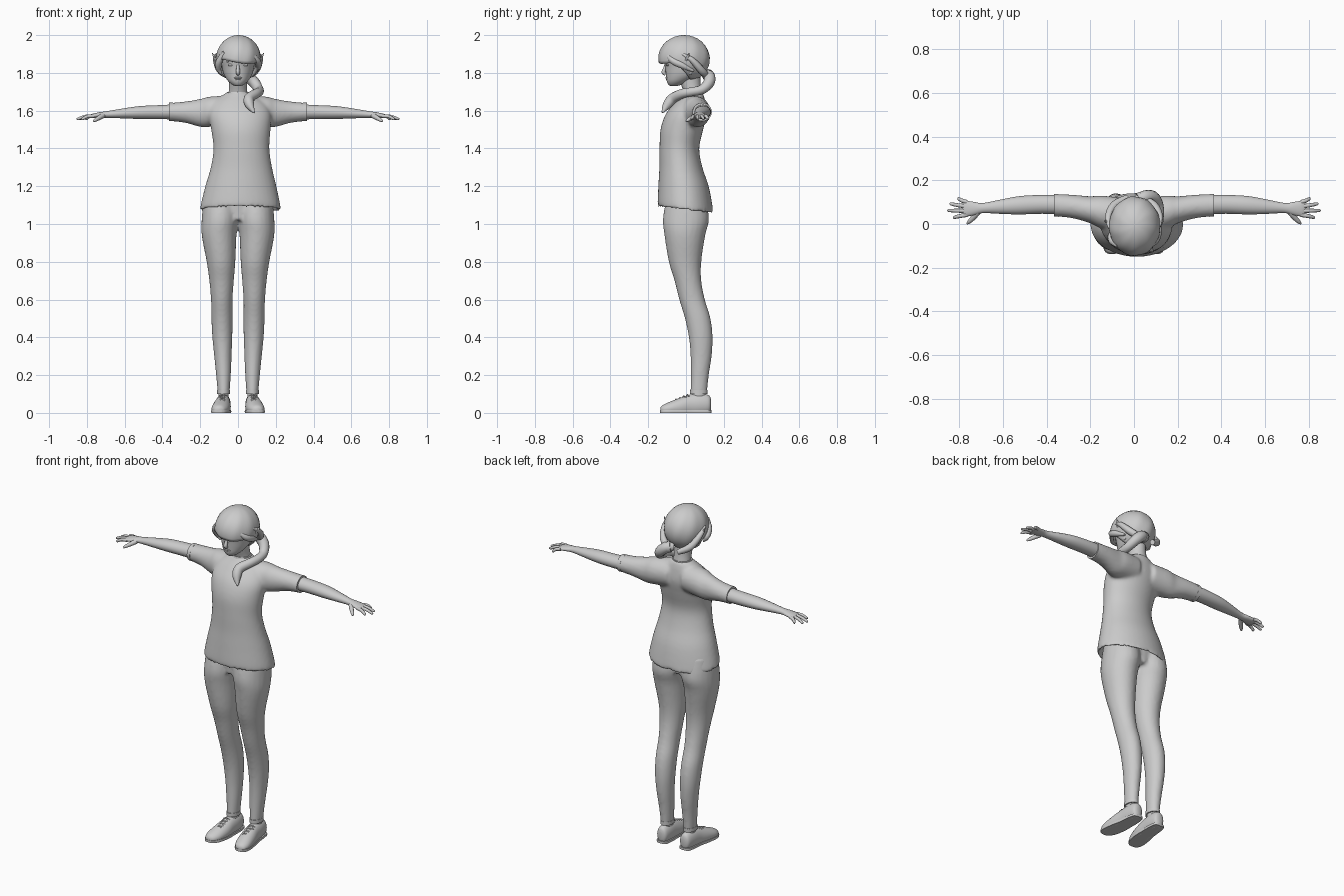
import bpy, bmesh, math
from mathutils import Vector, Matrix

cube = bpy.data.objects.get("Cube")
if cube:
    bpy.data.objects.remove(cube, do_unlink=True)

grey = bpy.data.materials.new("plain grey")
grey.use_nodes = True
grey.diffuse_color = (0.6, 0.6, 0.6, 1)
grey.node_tree.nodes["Principled BSDF"].inputs["Base Color"].default_value = (0.6, 0.6, 0.6, 1)

X, Y, Z = Vector((1, 0, 0)), Vector((0, 1, 0)), Vector((0, 0, 1))
PLANES = {"x": (Y, Z), "y": (X, Z), "z": (X, Y)}


def spline(rows, steps):
    """Catmull-Rom interpolation through rows of numbers."""
    out = []
    for i in range(len(rows) - 1):
        a, b = rows[max(i - 1, 0)], rows[i]
        c, d = rows[i + 1], rows[min(i + 2, len(rows) - 1)]
        for k in range(steps):
            t = k / steps
            out.append([q + t * ((r - p) + t * ((2 * p - 5 * q + 4 * r - w) + t * (3 * q - p - 3 * r + w))) / 2
                        for p, q, r, w in zip(a, b, c, d)])
    return out + [list(rows[-1])]


def loft(bm, rows, axis=None, sides=24, steps=4, side=1):
    """Skin ellipses (x, y, z, radius, radius) along an axis, or along their own path."""
    rows = spline(rows, steps)
    rings = []
    for i, (x, y, z, a, b) in enumerate(rows):
        centre = Vector((x, y, z))
        if axis:
            u, v = PLANES[axis]
        else:
            t = Vector(rows[min(i + 1, len(rows) - 1)][:3]) - Vector(rows[max(i - 1, 0)][:3])
            u = t.cross(Z if abs(t.normalized().z) < 0.9 else Y).normalized()
            v = t.cross(u).normalized()
        ring = []
        for k in range(sides):
            w = math.tau * k / sides
            p = centre + u * a * math.cos(w) + v * b * math.sin(w)
            p.x *= side
            ring.append(bm.verts.new(p))
        rings.append(ring)
    for lower, upper in zip(rings, rings[1:]):
        for k in range(sides):
            n = (k + 1) % sides
            bm.faces.new((lower[k], lower[n], upper[n], upper[k]))
    bm.faces.new(rings[0])
    bm.faces.new(rings[-1])


def tube(bm, points, radii, side=1, sides=10, steps=4):
    loft(bm, [(*p, r, r) for p, r in zip(points, radii)], None, sides, steps, side)


def ball(bm, centre, size, side=1):
    m = Matrix.Translation((centre[0] * side, centre[1], centre[2])) @ Matrix.Diagonal((*size, 1))
    bmesh.ops.create_uvsphere(bm, u_segments=16, v_segments=10, radius=1, matrix=m)


def make(name, bm, voxel=0, smooth=6):
    bmesh.ops.recalc_face_normals(bm, faces=bm.faces[:])
    mesh = bpy.data.meshes.new(name)
    bm.to_mesh(mesh)
    bm.free()
    mesh.materials.append(grey)
    obj = bpy.data.objects.new(name, mesh)
    bpy.context.collection.objects.link(obj)
    bpy.ops.object.select_all(action="DESELECT")
    obj.select_set(True)
    bpy.context.view_layer.objects.active = obj
    bpy.ops.object.shade_smooth_by_angle(angle=math.radians(50))
    if voxel:
        blend = obj.modifiers.new("blend", "REMESH")
        blend.mode = "VOXEL"
        blend.voxel_size = voxel
        blend.use_smooth_shade = True
        soft = obj.modifiers.new("soften", "SMOOTH")
        soft.factor, soft.iterations = 0.5, smooth
    return obj


# Tunic body, hollow at the hem, blended with both sleeves
bm = bmesh.new()
loft(bm, [(.012, 0, 1.19, .15, .11), (.013, -.003, 1.085, .197, .135), (.013, -.003, 1.085, .213, .147),
          (.015, -.012, 1.2, .188, .134), (.018, -.027, 1.3, .162, .114), (.018, -.035, 1.4, .148, .105),
          (.015, -.022, 1.5, .157, .113), (.01, 0, 1.58, .165, .108), (.005, .02, 1.64, .14, .083),
          (0, .034, 1.68, .085, .06), (0, .037, 1.7, .055, .048)], "z", 40)
for v in bm.verts:
    v.co.z -= .12 * v.co.y * min(max((1.3 - v.co.z) * 5, 0), 1)
for s in (-1, 1):
    loft(bm, [(.05, .04, 1.6, .08, .08), (.15, .055, 1.594, .075, .08), (.2, .065, 1.588, .062, .074),
              (.28, .08, 1.592, .054, .056), (.362, .086, 1.593, .051, .048)], "x", 32, side=s)
make("tunic", bm, .009)

# Sleeve cuffs and neckline as thin crisp bands
for s, label in ((-1, "right"), (1, "left")):
    bm = bmesh.new()
    loft(bm, [(.345, .085, 1.593, .052, .049), (.366, .086, 1.593, .051, .049)], "x", 32, side=s)
    make(label + "_sleeve_cuff", bm)
bm = bmesh.new()
loft(bm, [(0, .033, 1.685, .062, .053), (0, .035, 1.699, .057, .05)], "z")
make("neckline", bm)

# Trousers: two legs blended at the seat
bm = bmesh.new()
for s in (-1, 1):
    loft(bm, [(.09, 0, 1.15, .09, .1), (.095, 0, 1.03, .097, .122), (.1, -.006, .94, .092, .108),
              (.09, -.005, .8, .076, .086), (.087, .01, .7, .065, .071), (.086, .032, .6, .057, .068),
              (.085, .062, .5, .056, .068), (.083, .078, .4, .053, .063), (.08, .08, .3, .046, .056),
              (.077, .073, .2, .039, .048), (.076, .067, .1, .031, .044)], "z", side=s)
loft(bm, [(0, 0, 1.16, .16, .1), (0, 0, 1.02, .1, .09)], "z")
make("trousers", bm, .009, 5)

for s, label in ((-1, "right"), (1, "left")):
    # Ankle with trouser hem
    bm = bmesh.new()
    loft(bm, [(.076, .067, .122, .034, .046), (.076, .067, .1, .034, .046)], "z", side=s)
    loft(bm, [(.076, .067, .11, .027, .037), (.076, .067, .05, .027, .038)], "z", side=s)
    make(label + "_ankle", bm)

    # Shoe upper, flattened on the ground
    shoe = [(.076, .133, .045, .012, .022), (.076, .122, .045, .03, .047), (.077, .08, .045, .038, .058),
            (.08, .025, .04, .041, .058), (.086, -.03, .03, .047, .05), (.095, -.09, .022, .045, .035),
            (.1, -.125, .018, .03, .022), (.1, -.136, .014, .01, .012)]
    bm = bmesh.new()
    loft(bm, shoe, "y", side=s)
    for v in bm.verts:
        v.co.z = max(v.co.z, 0)
    make(label + "_shoe", bm)

    # Sole
    bm = bmesh.new()
    loft(bm, [(x, y * 1.01, .008, a + .003, .03) for x, y, z, a, b in shoe], "y", side=s)
    for v in bm.verts:
        v.co.z = min(max(v.co.z, 0), .014)
    make(label + "_sole", bm)

    # Crossed laces
    bm = bmesh.new()
    for i in range(4):
        y, z = .015 - .02 * i, .096 - .008 * i
        for d in (-1, 1):
            tube(bm, [(.083 - .02 * d, y, z - .008), (.084, y - .008, z + .001),
                      (.085 + .02 * d, y - .016, z - .014)], [.003] * 3, s, 6)
    make(label + "_laces", bm)

    # Bare arm with palm, fingers and thumb
    bm = bmesh.new()
    loft(bm, [(.32, .088, 1.594, .044, .04), (.42, .09, 1.592, .043, .037), (.52, .086, 1.59, .042, .034),
              (.6, .08, 1.586, .034, .027), (.69, .073, 1.58, .023, .018), (.73, .071, 1.577, .03, .015),
              (.77, .07, 1.572, .036, .012), (.785, .07, 1.569, .032, .008)], "x", side=s)
    for y0, x1, y1 in ((.1, .808, .116), (.08, .842, .092), (.06, .852, .062), (.042, .828, .03)):
        mid = ((.77 + x1) / 2, (y0 + y1) / 2, 1.569)
        tube(bm, [(.765, y0, 1.572), mid, (x1 - .004, y1, 1.556), (x1, y1, 1.554)],
             [.01, .009, .007, .003], s)
    tube(bm, [(.715, .055, 1.574), (.735, .03, 1.562), (.755, .01, 1.55), (.764, .001, 1.543)],
         [.014, .012, .009, .004], s)
    make(label + "_arm", bm)

# Neck and head
bm = bmesh.new()
loft(bm, [(0, .045, 1.62, .058, .05), (0, .037, 1.69, .05, .047), (0, .025, 1.74, .047, .052),
          (0, .015, 1.8, .05, .06)], "z")
make("neck", bm)
bm = bmesh.new()
loft(bm, [(0, -.066, 1.73, .012, .014), (0, -.058, 1.737, .03, .034), (0, -.04, 1.757, .053, .062),
          (0, -.012, 1.79, .074, .094), (0, 0, 1.83, .085, .11), (0, 0, 1.88, .092, .117),
          (0, 0, 1.94, .08, .1), (0, 0, 1.98, .03, .04)], "z", 32)
make("head", bm)

# Nose, lips, eyes, brows and ears
bm = bmesh.new()
tube(bm, [(0, -.106, 1.85), (0, -.112, 1.825), (0, -.119, 1.803), (0, -.108, 1.792)],
     [.006, .009, .011, .008])
make("nose", bm)
bm = bmesh.new()
ball(bm, (0, -.101, 1.774), (.021, .008, .005))
ball(bm, (0, -.097, 1.766), (.018, .009, .005))
make("lips", bm)
for s, label in ((-1, "right"), (1, "left")):
    bm = bmesh.new()
    ball(bm, (.037, -.097, 1.842), (.016, .009, .007), s)
    make(label + "_eye", bm)
    bm = bmesh.new()
    tube(bm, [(.015, -.112, 1.858), (.04, -.104, 1.864), (.06, -.087, 1.857)], [.003, .004, .002], s)
    make(label + "_brow", bm)
    bm = bmesh.new()
    ball(bm, (.086, .02, 1.82), (.01, .02, .03), s)
    make(label + "_ear", bm)

# Hair cap: swept fringe in front, down to the nape behind
bm = bmesh.new()
around, down = 48, 14
rings = [[] for _ in range(down)]
for k in range(around):
    w = math.tau * k / around
    f = min(max((.5 - math.sin(w)) / 1.1, 0), 1)
    edge = 1.765 + .095 * f * f * (3 - 2 * f) + .012 * math.sin(w * 2 + .6) * f
    limit = math.acos((edge - 1.875) / .125)
    for j in range(down):
        p = limit * (j + 1) / down
        lump = 1 + .012 * math.sin(9 * w + 3 * p)
        rings[j].append(bm.verts.new((.003 + .118 * lump * math.sin(p) * math.cos(w),
                                      -.01 + .136 * lump * math.sin(p) * math.sin(w),
                                      1.875 + .125 * math.cos(p))))
crown = bm.verts.new((.003, -.01, 2))
for k in range(around):
    n = (k + 1) % around
    bm.faces.new((crown, rings[0][k], rings[0][n]))
    for a, b in zip(rings, rings[1:]):
        bm.faces.new((a[k], b[k], b[n], a[n]))
cap = make("hair_cap", bm)
thick = cap.modifiers.new("thickness", "SOLIDIFY")
thick.thickness, thick.offset = .02, -1

# Loose locks beside the face and a lock sweeping round each side
bm = bmesh.new()
tube(bm, [(-.07, -.1, 1.91), (-.1, -.075, 1.86), (-.103, -.05, 1.82), (-.085, -.045, 1.79)],
     [.012, .018, .015, .003])
tube(bm, [(.07, -.1, 1.9), (.1, -.07, 1.865), (.108, -.02, 1.84), (.1, .04, 1.81)],
     [.01, .018, .018, .006])
for s in (-1, 1):
    tube(bm, [(.112, -.02, 1.9), (.118, .03, 1.87), (.09, .085, 1.81), (.03, .12, 1.775)],
         [.006, .015, .02, .015], s)
    tube(bm, [(.1, -.01, 1.85), (.125, .01, 1.885), (.135, .015, 1.905)], [.008, .007, .002], s)
make("hair_locks", bm)

# Side tail, tied at the nape and laid over the left shoulder
bm = bmesh.new()
tube(bm, [(.01, .1, 1.79), (.045, .122, 1.785), (.085, .122, 1.75), (.11, .085, 1.712), (.112, .03, 1.7),
          (.095, -.02, 1.69), (.058, -.07, 1.665), (.062, -.1, 1.63), (.085, -.125, 1.59)],
     [.022, .03, .03, .025, .024, .025, .027, .024, .005], 1, 14)
make("side_tail", bm)
bm = bmesh.new()
tube(bm, [(.022, .112, 1.79), (.038, .12, 1.787)], [.031, .031], 1, 16)
make("hair_tie", bm)
